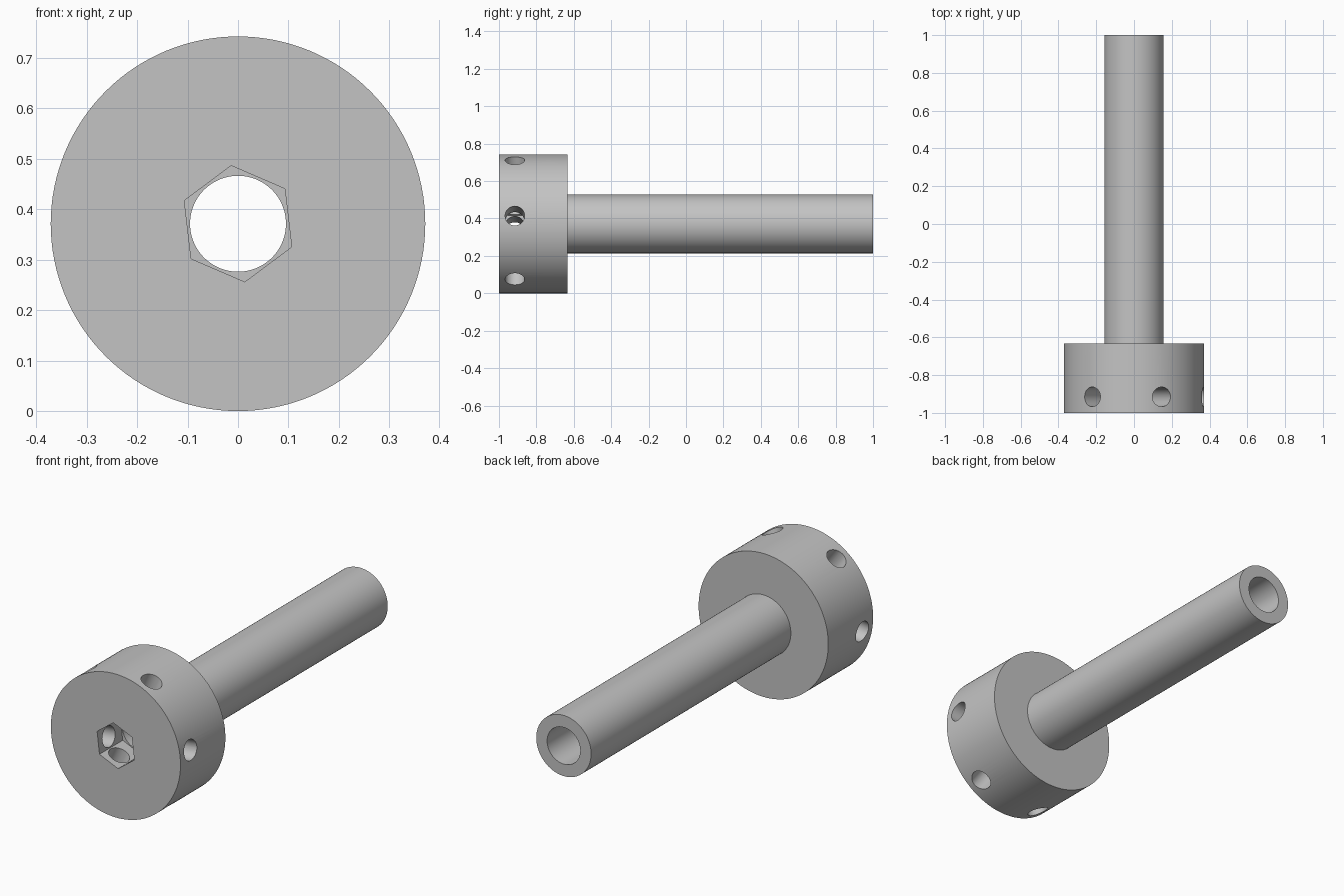
import bpy, bmesh, math
from mathutils import Matrix, Vector

if "Cube" in bpy.data.objects:
    bpy.data.objects.remove(bpy.data.objects["Cube"])

HEAD_R, SHAFT_R, BORE_R = 0.371, 0.157, 0.095
HEAD_BACK = -0.633
CENTER = Vector((0, 0, HEAD_R))
TWIST = math.radians(6.7)      # rotation of socket flats and cross holes

steel = bpy.data.materials.new("plain grey")
steel.diffuse_color = (0.55, 0.55, 0.55, 1)
steel.use_nodes = True
steel.node_tree.nodes["Principled BSDF"].inputs["Base Color"].default_value = steel.diffuse_color


def make_object(name, bm):
    bmesh.ops.recalc_face_normals(bm, faces=bm.faces)
    mesh = bpy.data.meshes.new(name)
    bm.to_mesh(mesh)
    bm.free()
    obj = bpy.data.objects.new(name, mesh)
    bpy.context.collection.objects.link(obj)
    mesh.materials.append(steel)
    return obj


def rod(name, radius, start, end, sides, spin=0.0):
    """Capped prism running from start to end."""
    axis = end - start
    turn = axis.to_track_quat('Z', 'Y').to_matrix().to_4x4()
    matrix = Matrix.Translation((start + end) / 2) @ turn @ Matrix.Rotation(spin, 4, 'Z')
    bm = bmesh.new()
    bmesh.ops.create_cone(bm, cap_ends=True, segments=sides, radius1=radius,
                          radius2=radius, depth=axis.length, matrix=matrix)
    obj = make_object(name, bm)
    obj.hide_render = True
    return obj


# Bolt body: hollow head and shaft turned around the y axis
bm = bmesh.new()
profile = [(BORE_R, -1), (HEAD_R, -1), (HEAD_R, HEAD_BACK),
           (SHAFT_R, HEAD_BACK), (SHAFT_R, 1), (BORE_R, 1)]
verts = [bm.verts.new(CENTER + Vector((0, y, r))) for r, y in profile]
edges = [bm.edges.new((verts[i], verts[(i + 1) % 6])) for i in range(6)]
bmesh.ops.spin(bm, geom=verts + edges, cent=CENTER, axis=(0, 1, 0),
               angle=math.tau, steps=128)
bmesh.ops.remove_doubles(bm, verts=bm.verts, dist=1e-5)
bolt = make_object("hollow_socket_bolt", bm)

# Hex socket cutter: prism with a corner 90 degrees from the first cross hole
bm = bmesh.new()
ring = []
for k in range(6):
    a = TWIST + math.radians(90 + 60 * k)
    ring.append(bm.verts.new(CENTER + Vector((0.1158 * math.cos(a), -1.1,
                                              0.1158 * math.sin(a)))))
face = bm.faces.new(ring)
extruded = bmesh.ops.extrude_face_region(bm, geom=[face], use_keep_orig=True)
top = [v for v in extruded["geom"] if isinstance(v, bmesh.types.BMVert)]
bmesh.ops.translate(bm, verts=top, vec=(0, 0.29, 0))
socket = make_object("socket_cutter", bm)
socket.hide_render = True
cutters = [socket]

# Six radial cross holes through the head into the socket
for k in range(6):
    a = TWIST + math.radians(60 * k)
    out = Vector((math.cos(a), 0, math.sin(a)))
    base = CENTER + Vector((0, -0.915, 0))
    cutters.append(rod("cross_hole_cutter", 0.052, base + out * 0.07,
                       base + out * 0.45, 48))

# Cut, apply and tidy
bpy.context.view_layer.objects.active = bolt
for cutter in cutters:
    mod = bolt.modifiers.new("cut", 'BOOLEAN')
    mod.operation = 'DIFFERENCE'
    mod.solver = 'EXACT'
    mod.object = cutter
    bpy.ops.object.modifier_apply(modifier=mod.name)
    bpy.data.objects.remove(cutter)

bpy.ops.object.select_all(action='DESELECT')
bolt.select_set(True)
bpy.ops.object.shade_smooth_by_angle(angle=math.radians(30))
